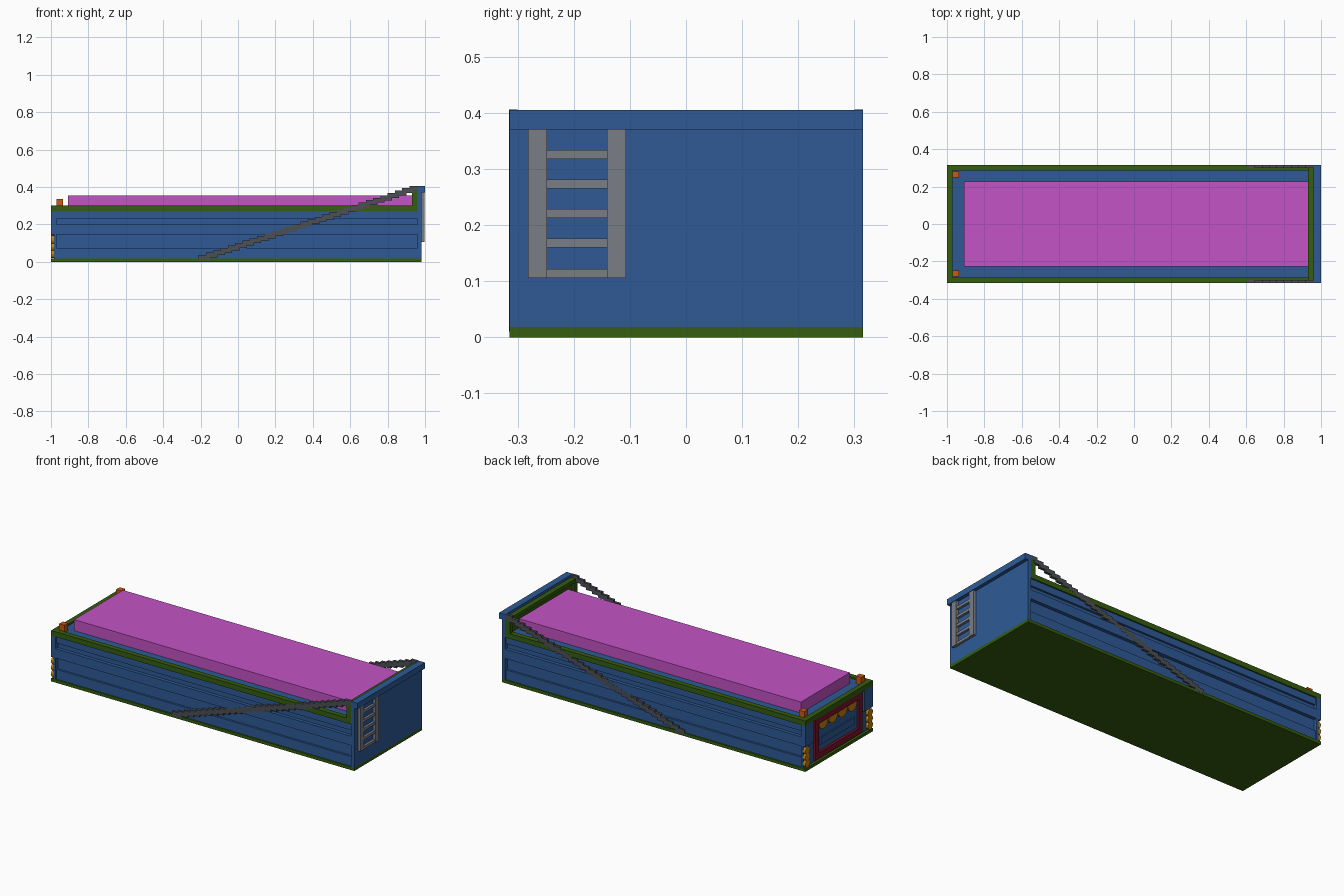
import bpy, bmesh, math
from mathutils import Matrix

if "Cube" in bpy.data.objects:
    bpy.data.objects.remove(bpy.data.objects["Cube"], do_unlink=True)


def material(name, r, g, b):
    # 8-bit display colour to linear
    def lin(c):
        c /= 255
        return c / 12.92 if c <= 0.04045 else ((c + 0.055) / 1.055) ** 2.4
    col = (lin(r), lin(g), lin(b), 1)
    m = bpy.data.materials.new(name)
    m.use_nodes = True
    m.diffuse_color = col
    m.node_tree.nodes["Principled BSDF"].inputs["Base Color"].default_value = col
    return m


BLUE = material("blue paint", 46, 90, 150)
GREEN = material("green trim", 53, 93, 15)
MAGENTA = material("magenta cover", 196, 83, 197)
DARK = material("dark grey strap", 76, 79, 84)
GREY = material("light grey ladder", 122, 126, 134)
ORANGE = material("orange marker", 205, 88, 18)
MAROON = material("maroon frame", 120, 18, 42)
AMBER = material("amber lamp", 198, 130, 12)


def finish(name, bm, mat):
    me = bpy.data.meshes.new(name)
    bm.to_mesh(me)
    bm.free()
    me.materials.append(mat)
    ob = bpy.data.objects.new(name, me)
    bpy.context.collection.objects.link(ob)
    return ob


def boxes(name, mat, *spans):
    """One object from boxes given as (x0, x1, y0, y1, z0, z1)."""
    bm = bmesh.new()
    for x0, x1, y0, y1, z0, z1 in spans:
        mtx = Matrix.Translation(((x0 + x1) / 2, (y0 + y1) / 2, (z0 + z1) / 2))
        mtx = mtx @ Matrix.Diagonal((x1 - x0, y1 - y0, z1 - z0, 1))
        bmesh.ops.create_cube(bm, size=1, matrix=mtx)
    return finish(name, bm, mat)


def discs(name, mat, x0, x1, radius, centres):
    """Discs facing along x at the given (y, z) centres."""
    bm = bmesh.new()
    for y, z in centres:
        mtx = Matrix.Translation(((x0 + x1) / 2, y, z)) @ Matrix.Rotation(math.pi / 2, 4, 'Y')
        bmesh.ops.create_cone(bm, cap_ends=True, segments=16, radius1=radius,
                              radius2=radius, depth=x1 - x0, matrix=mtx)
    return finish(name, bm, mat)


def side_span(s, x0, x1, ya, yb, z0, z1):
    return (x0, x1, min(s * ya, s * yb), max(s * ya, s * yb), z0, z1)


# Floor, core and top rim
boxes("floor", GREEN, (-1, 0.98, -0.315, 0.315, 0, 0.018))
boxes("body_core", BLUE, (-0.985, 0.96, -0.295, 0.295, 0.018, 0.29))
boxes("top_rim", GREEN,
      (-1, 0.96, 0.285, 0.315, 0.27, 0.3),
      (-1, 0.96, -0.315, -0.285, 0.27, 0.3),
      (-1, -0.97, -0.285, 0.285, 0.27, 0.3))

# Cover and corner markers
boxes("cover", MAGENTA, (-0.91, 0.93, -0.228, 0.228, 0.28, 0.355))

# Headboard with its lip and green inner wall
boxes("headboard", BLUE,
      (0.96, 0.98, -0.315, 0.315, 0.018, 0.38),
      (0.96, 1.0, -0.315, 0.315, 0.37, 0.405))
boxes("headboard_inner_wall", GREEN,
      (0.945, 0.96, -0.285, 0.285, 0.28, 0.375),
      (0.93, 0.96, -0.315, -0.285, 0.28, 0.39),
      (0.93, 0.96, 0.285, 0.315, 0.28, 0.39),
      (0.93, 0.96, -0.315, 0.315, 0.37, 0.39))

for s, side in ((1, "left"), (-1, "right")):
    # Stepped side planks between the corner posts
    boxes(side + "_side_planks", BLUE,
          side_span(s, -0.97, 0.96, 0.29, 0.307, 0.018, 0.075),
          side_span(s, -0.97, 0.96, 0.29, 0.315, 0.145, 0.2),
          side_span(s, -0.97, 0.96, 0.29, 0.307, 0.23, 0.27))
    boxes(side + "_corner_post", BLUE,
          side_span(s, -0.985, -0.97, 0.235, 0.315, 0.018, 0.145),
          side_span(s, -1, -0.97, 0.235, 0.315, 0.145, 0.27))
    # Stepped diagonal strap
    n = 30
    steps = []
    for i in range(n):
        x = -0.21 + 1.165 * i / n
        z = 0.01 + 0.37 * i / (n - 1)
        steps.append(side_span(s, x, x + 0.062 if i < n - 1 else 0.96,
                               0.3, 0.3155, z, z + 0.026))
    boxes(side + "_strap", DARK, *steps)
    # Marker block and stacked corner lamps
    boxes(side + "_marker", ORANGE,
          side_span(s, -0.97, -0.936, 0.248, 0.282, 0.285, 0.335))
    discs(side + "_corner_lamps", AMBER, -1, -0.984, 0.023,
          [(s * 0.292, z) for z in (0.042, 0.08, 0.118)])

# End frame with rib and lamps inside
boxes("end_frame", MAROON,
      (-1, -0.98, -0.22, 0.22, 0.03, 0.065),
      (-1, -0.98, -0.22, 0.22, 0.235, 0.27),
      (-1, -0.98, 0.187, 0.22, 0.065, 0.235),
      (-1, -0.98, -0.22, -0.187, 0.065, 0.235))
boxes("end_panel_rib", BLUE, (-0.992, -0.98, -0.16, 0.16, 0.1, 0.14))
discs("end_lamps", AMBER, -0.994, -0.984, 0.042,
      [(y, 0.228) for y in (-0.135, -0.045, 0.045, 0.135)])

# Ladder on the headboard
rungs = [(0.978, 0.994, -0.26, -0.128, z, z + 0.016)
         for z in (0.106, 0.16, 0.213, 0.265, 0.318)]
rails = [(0.978, 0.997, y, y + 0.034, 0.106, 0.37) for y in (-0.282, -0.141)]
boxes("ladder", GREY, *rungs, *rails)
